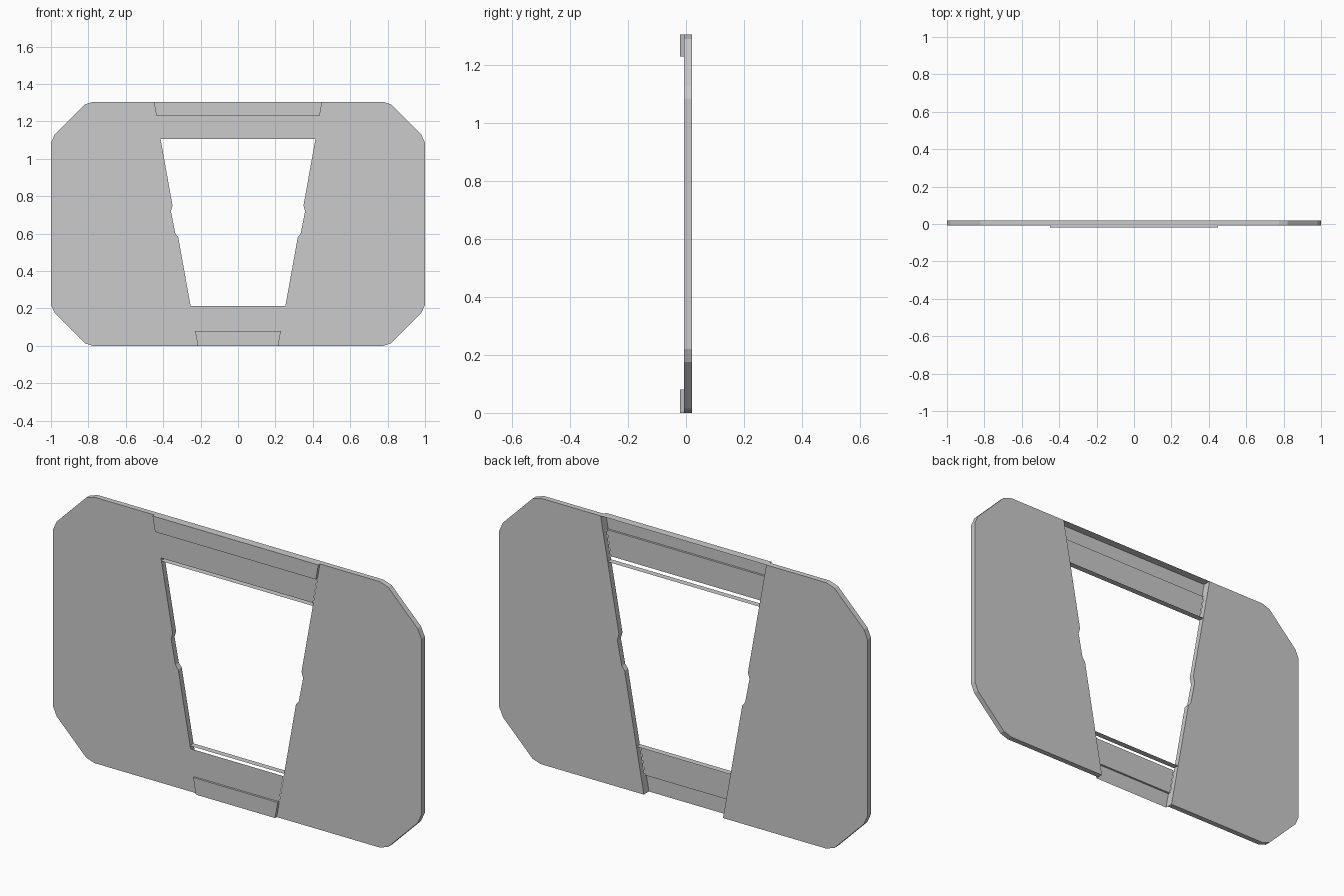
import bpy, bmesh

if "Cube" in bpy.data.objects:
    bpy.data.objects.remove(bpy.data.objects["Cube"])

TOP = 1.305
FRONT, SHEET, PANEL, BACK = -0.02, -0.01, -0.007, 0.02


def half_gap(z):
    # half width of the tapered opening at height z
    return 0.215 + 0.18 * z


def finish(name, bm):
    bmesh.ops.remove_doubles(bm, verts=bm.verts, dist=1e-5)
    mesh = bpy.data.meshes.new(name)
    bm.to_mesh(mesh)
    bm.free()
    obj = bpy.data.objects.new(name, mesh)
    bpy.context.collection.objects.link(obj)
    return obj


# side panels: rounded outer corners, slanted inner edge with a shallow finger notch
def side_panel(name, s):
    corner = [(0.775, 0), (0.82, 0.015), (0.98, 0.175), (1, 0.22)]
    outline = [(half_gap(0), 0)] + corner
    outline += [(x, TOP - z) for x, z in reversed(corner)]
    outline += [(half_gap(z) + d, z) for z, d in
                ((TOP, 0), (0.75, 0), (0.72, 0.014), (0.60, 0.012), (0.58, 0))]
    bm = bmesh.new()
    face = bm.faces.new([bm.verts.new((s * x, PANEL, z)) for x, z in outline])
    ext = bmesh.ops.extrude_face_region(bm, geom=[face], use_keep_orig=True)
    verts = [v for v in ext["geom"] if isinstance(v, bmesh.types.BMVert)]
    bmesh.ops.translate(bm, verts=verts, vec=(0, BACK - PANEL, 0))
    bmesh.ops.recalc_face_normals(bm, faces=bm.faces)
    return finish(name, bm)


# rails: thin open sheet swept between the slanted edges, with closed strip ends
def rail(name, profile, lip_z, strip_z):
    bm = bmesh.new()

    def span(a, b):
        bm.faces.new([bm.verts.new((s * half_gap(z), y, z))
                      for (y, z), s in ((a, -1), (a, 1), (b, 1), (b, -1))])

    for a, b in zip(profile, profile[1:]):
        span(a, b)
    span((SHEET, lip_z), (BACK, lip_z))
    z0, z1 = strip_z
    for s in (-1, 1):
        pts = [(FRONT, z0), (PANEL, z0), (PANEL, z1), (FRONT, z1)]
        bm.faces.new([bm.verts.new((s * half_gap(z), y, z)) for y, z in pts[::s]])
    return finish(name, bm)


side_panel("left_panel", -1)
side_panel("right_panel", 1)
rail("bottom_rail",
     [(FRONT, 0), (FRONT, 0.08), (SHEET, 0.08), (SHEET, 0.212)], 0.225, (0, 0.08))
# top rail adds a cap across the full depth; listed top down needs the cap first
rail("top_rail",
     [(SHEET, 1.105), (SHEET, 1.23), (FRONT, 1.23), (FRONT, TOP), (BACK, TOP)],
     1.09, (1.23, TOP))
